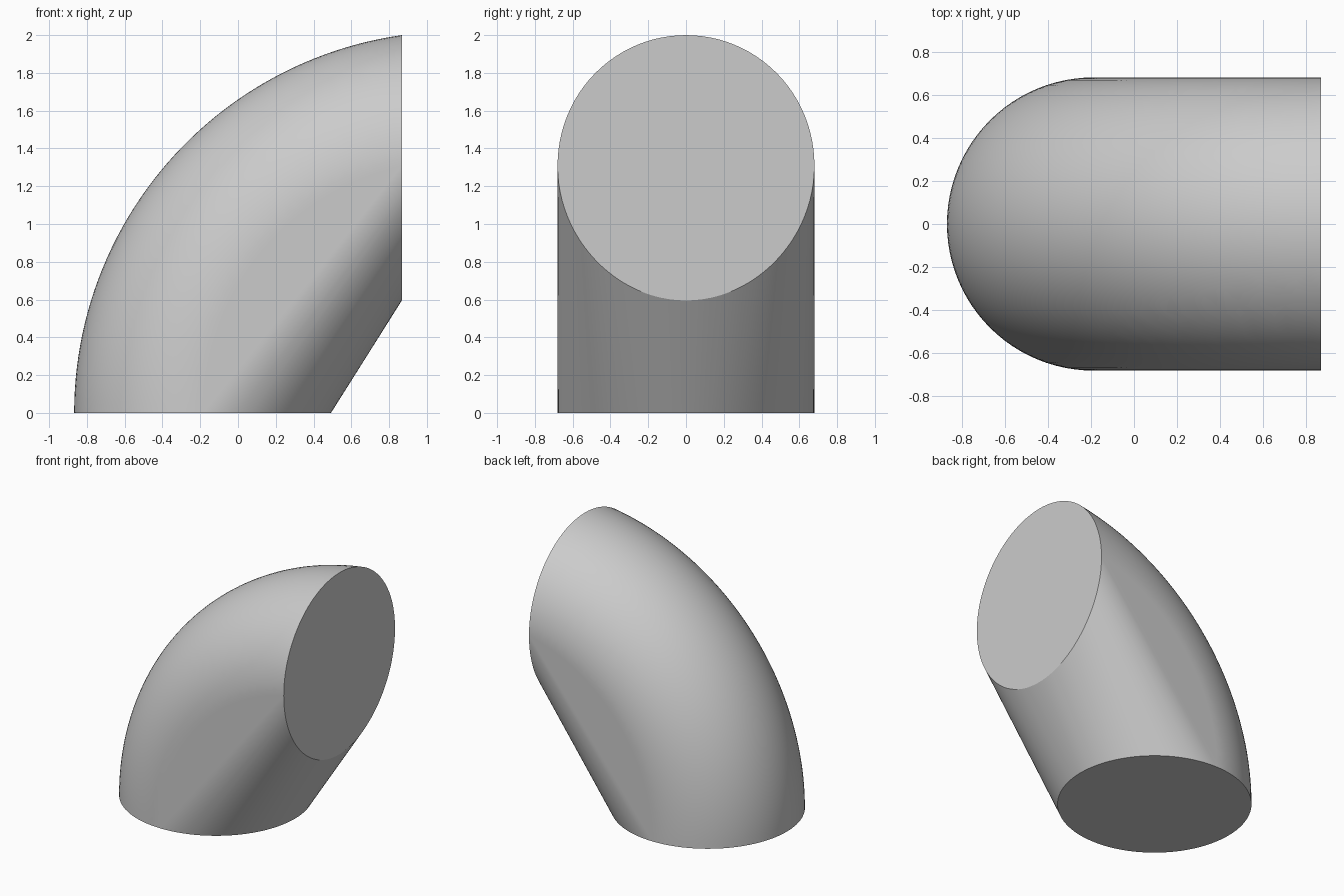
import bpy
import bmesh
from math import acos, cos, sin, pi, radians

cube = bpy.data.objects.get("Cube")
if cube:
    bpy.data.objects.remove(cube, do_unlink=True)

BEND_X = 1.1525      # x of the bend axis, at ground level
BEND_RADIUS = 1.34   # centreline radius of the bend
TUBE_RADIUS = 0.68
CUT_X = 0.8675       # upright end face
RINGS, SIDES = 48, 96

# Rings swept round the bend, each point stopping on the upright end plane
bm = bmesh.new()
for i in range(RINGS + 1):
    for j in range(SIDES):
        t = 2 * pi * j / SIDES
        reach = BEND_RADIUS + TUBE_RADIUS * cos(t)
        turn = acos((BEND_X - CUT_X) / reach) * i / RINGS
        bm.verts.new((BEND_X - reach * cos(turn),
                      TUBE_RADIUS * sin(t),
                      reach * sin(turn)))

# Stretch a taut skin over the bend: flat cheeks and a straight inner side
bmesh.ops.convex_hull(bm, input=bm.verts[:])
loose = [v for v in bm.verts if not v.link_faces]
bmesh.ops.delete(bm, geom=loose, context='VERTS')

# Merge the flat ends and cheeks into clean faces
bmesh.ops.dissolve_limit(bm, angle_limit=radians(0.1),
                         verts=bm.verts[:], edges=bm.edges[:])
bmesh.ops.recalc_face_normals(bm, faces=bm.faces[:])

mesh = bpy.data.meshes.new("elbow_body")
bm.to_mesh(mesh)
bm.free()
body = bpy.data.objects.new("elbow_body", mesh)
bpy.context.collection.objects.link(body)

# Smooth sides with crisp end rims
bpy.ops.object.select_all(action='DESELECT')
body.select_set(True)
bpy.context.view_layer.objects.active = body
bpy.ops.object.shade_smooth_by_angle(angle=radians(30))
weighted = body.modifiers.new("weighted_normals", 'WEIGHTED_NORMAL')
weighted.keep_sharp = True
